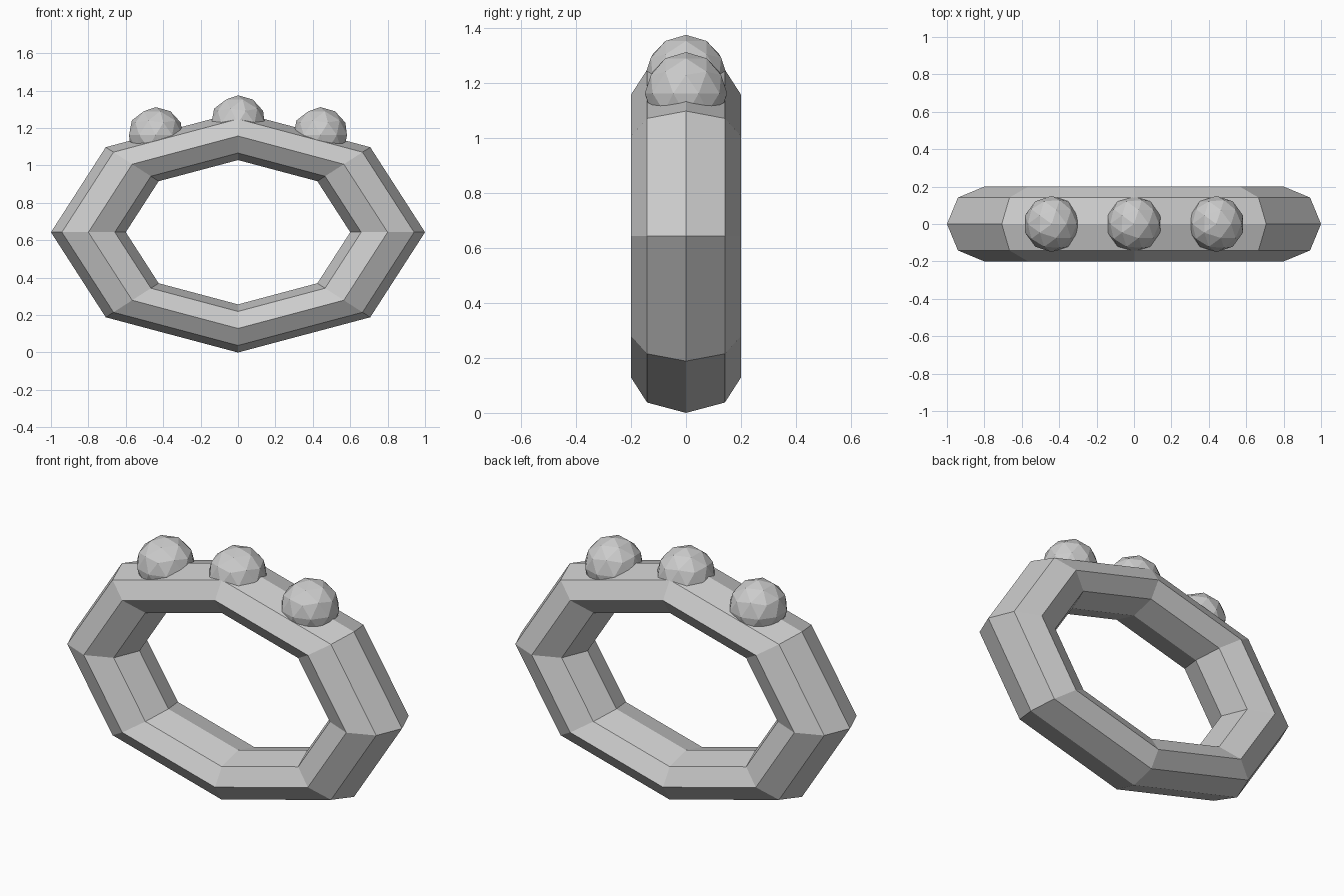
import bpy
from math import pi

if "Cube" in bpy.data.objects:
    bpy.data.objects.remove(bpy.data.objects["Cube"])

CENTRE_Z = 0.643

# Eight-sided band, standing upright and squashed in height
bpy.ops.mesh.primitive_torus_add(
    major_segments=8, minor_segments=8, major_radius=0.8, minor_radius=0.2,
    location=(0, 0, CENTRE_Z), rotation=(pi / 2, 0, 0))
band = bpy.context.object
band.name = "ring_band"
band.scale = (1, CENTRE_Z, 1)  # local y is world z after the rotation
bpy.ops.object.transform_apply(location=False, rotation=True, scale=True)
bpy.ops.object.shade_flat()


# Faceted stones half sunk in the top of the band
def add_stone(name, x, z):
    bpy.ops.mesh.primitive_ico_sphere_add(subdivisions=2, radius=0.15, location=(x, 0, z))
    bpy.context.object.name = name
    bpy.ops.object.shade_flat()


add_stone("left_stone", -0.44, 1.162)
add_stone("middle_stone", 0, 1.225)
add_stone("right_stone", 0.44, 1.162)
